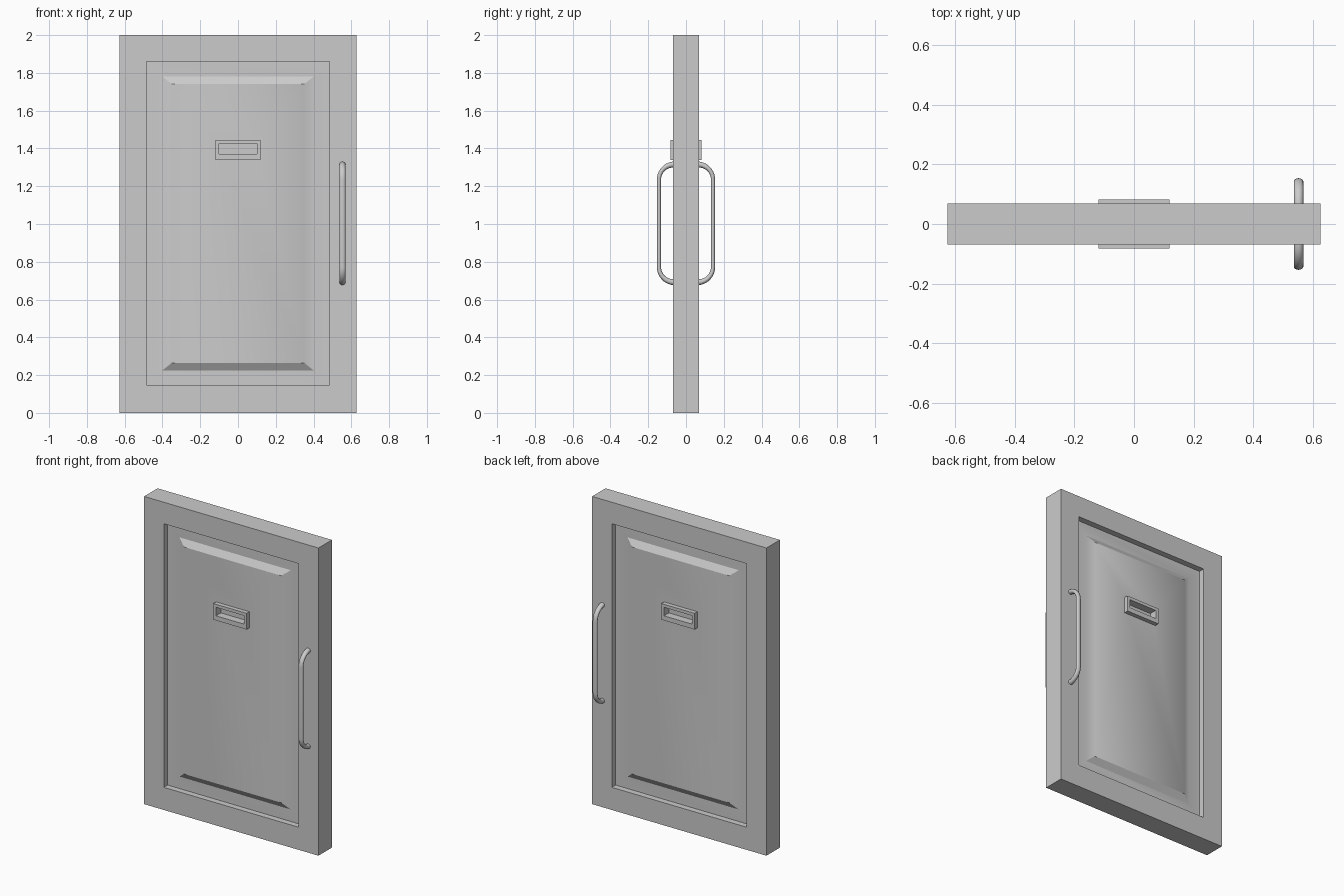
import bpy, bmesh, math
from mathutils import Vector

if "Cube" in bpy.data.objects:
    bpy.data.objects.remove(bpy.data.objects["Cube"])


def finish(name, bm, angle=None):
    bmesh.ops.recalc_face_normals(bm, faces=bm.faces[:])
    mesh = bpy.data.meshes.new(name)
    bm.to_mesh(mesh)
    bm.free()
    ob = bpy.data.objects.new(name, mesh)
    bpy.context.collection.objects.link(ob)
    if angle:
        bpy.ops.object.select_all(action='DESELECT')
        ob.select_set(True)
        bpy.context.view_layer.objects.active = ob
        bpy.ops.object.shade_smooth_by_angle(angle=math.radians(angle))
    return ob


def skin(bm, rings, closed=False):
    """Bridge successive vertex rings; cap the ends unless closed."""
    loops = [[bm.verts.new(p) for p in r] for r in rings]
    pairs = list(zip(loops, loops[1:]))
    if closed:
        pairs.append((loops[-1], loops[0]))
    for a, b in pairs:
        n = len(a)
        for i in range(n):
            j = (i + 1) % n
            bm.faces.new((a[i], a[j], b[j], b[i]))
    if not closed:
        bm.faces.new(loops[0])
        bm.faces.new(loops[-1])


def rect(x, z0, z1, y):
    return [(-x, y, z0), (x, y, z0), (x, y, z1), (-x, y, z1)]


# Outer door frame
W, T = 0.627, 0.069
OPEN = (0.485, 0.147, 1.86)
bm = bmesh.new()
skin(bm, [rect(W, 0, 2, -T), rect(W, 0, 2, T),
          rect(*OPEN, T), rect(*OPEN, -T)], closed=True)
finish("door_frame", bm)

# Raised panel with a slot pocket, same on both sides
SLOT = (0.10, 1.37, 1.425)
half = [(*SLOT, 0.033), (*SLOT, 0.055), (0.35, 0.265, 1.74, 0.055),
        (0.40, 0.225, 1.78, 0.03), (*OPEN, 0.03)]
bm = bmesh.new()
skin(bm, [rect(x, a, b, -y) for x, a, b, y in half]
     + [rect(*r) for r in reversed(half)])
finish("raised_panel", bm, 30)


def handle(name, side):
    # Arched bar: rounded at the corners, flattened along the grip
    x, r, out, z0, z1 = 0.553, 0.016, 0.143, 0.692, 1.315
    bend, steps = 0.08, 10
    path = [(0.05, z0, 0.0)]
    for k in range(steps + 1):
        t = math.pi / 2 * k / steps
        path.append((out - bend + bend * math.sin(t),
                     z0 + bend - bend * math.cos(t), t))
    path += [(y, z0 + z1 - z, math.pi - t) for y, z, t in reversed(path)]
    rings = []
    for y, z, t in path:
        thin = r - 0.005 * abs(math.sin(t))
        normal = Vector((0, math.sin(t), -math.cos(t)))
        ring = []
        for i in range(16):
            a = 2 * math.pi * i / 16
            p = (Vector((x, y, z)) + Vector((r * math.cos(a), 0, 0))
                 + normal * thin * math.sin(a))
            ring.append((p.x, side * p.y, p.z))
        rings.append(ring)
    bm = bmesh.new()
    skin(bm, rings)
    finish(name, bm, 40)


# Slot surrounds and pull handles on both faces
for label, s in (("front", -1), ("back", 1)):
    bm = bmesh.new()
    skin(bm, [rect(0.12, 1.34, 1.445, s * 0.05), rect(0.12, 1.34, 1.445, s * 0.083),
              rect(*SLOT, s * 0.083), rect(*SLOT, s * 0.05)], closed=True)
    finish(label + "_slot_surround", bm)
    handle(label + "_handle", s)
